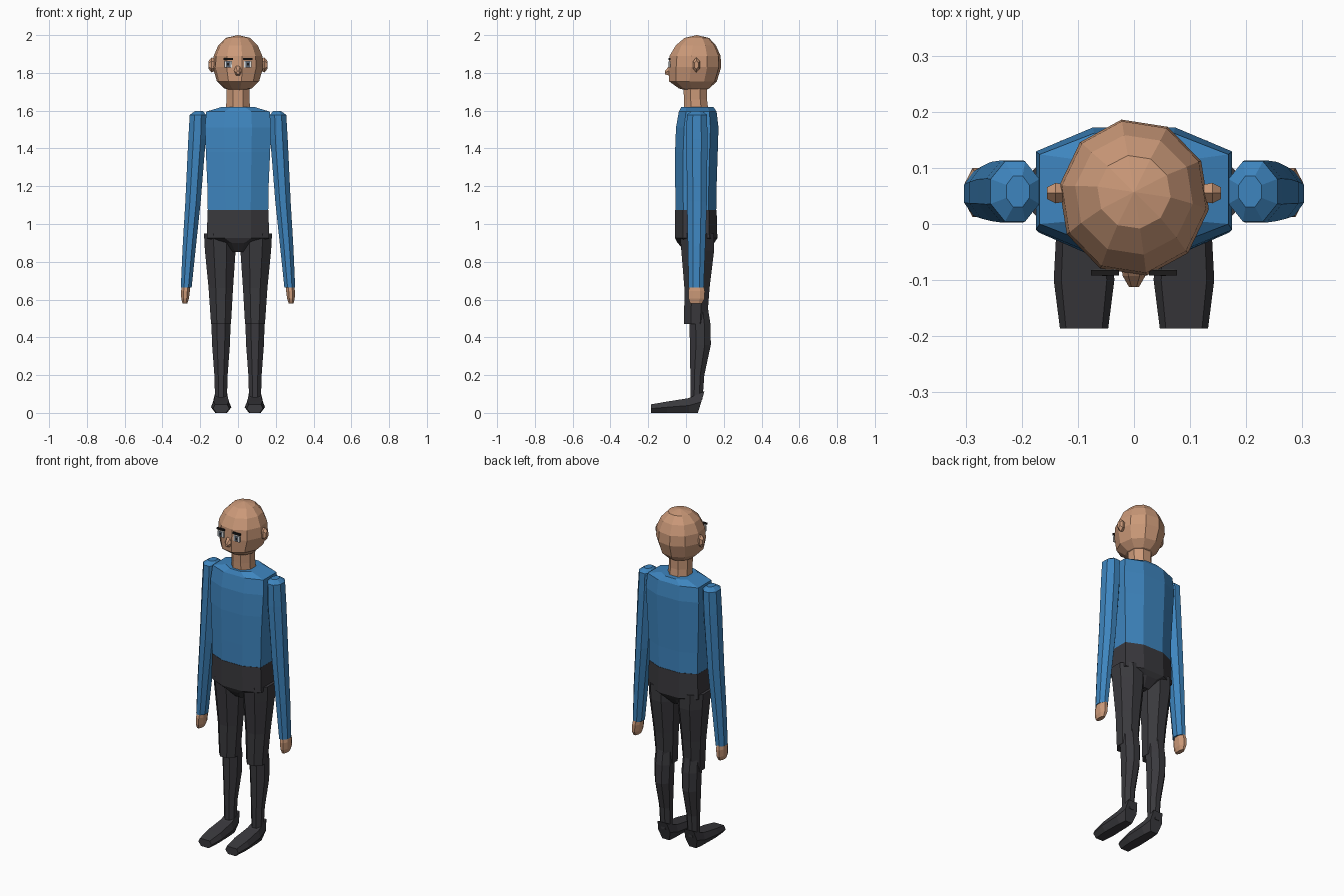
import bpy, bmesh, math
from mathutils import Vector


def mat(name, rgb):
    m = bpy.data.materials.new(name)
    m.diffuse_color = (*rgb, 1)
    return m


SKIN = mat("skin", (0.60, 0.32, 0.19))
BLUE = mat("blue_shirt", (0.048, 0.235, 0.52))
DARK = mat("dark_trousers", (0.042, 0.041, 0.047))
WHITE = mat("eye_white", (0.75, 0.75, 0.74))
IRIS = mat("iris_grey", (0.10, 0.13, 0.17))
BROW = mat("brow_black", (0.012, 0.011, 0.011))


def loft(name, rings, material):
    """Skin a list of equal-length rings and cap both ends."""
    bm = bmesh.new()
    vs = [[bm.verts.new(p) for p in r] for r in rings]
    n = len(rings[0])
    for a, b in zip(vs, vs[1:]):
        for i in range(n):
            j = (i + 1) % n
            bm.faces.new((a[i], a[j], b[j], b[i]))
    bm.faces.new(vs[0])
    bm.faces.new(vs[-1])
    bmesh.ops.remove_doubles(bm, verts=bm.verts, dist=0.0004)
    bmesh.ops.recalc_face_normals(bm, faces=bm.faces)
    me = bpy.data.meshes.new(name)
    bm.to_mesh(me)
    bm.free()
    me.materials.append(material)
    ob = bpy.data.objects.new(name, me)
    bpy.context.collection.objects.link(ob)
    return ob


def oval(cx, cy, z, rx, ry, n=8, phase=22.5):
    """Flat n-sided oval ring."""
    out = []
    for i in range(n):
        a = math.radians(phase + 360 * i / n)
        out.append((cx + rx * math.cos(a), cy + ry * math.sin(a), z))
    return out


def trunk(z, w, yf, yb):
    """Eight-sided body section with half width w, from yf to yb."""
    yc, h = (yf + yb) / 2, (yb - yf) / 2
    half = [(w, -0.62 * h), (w, 0.62 * h), (0.42 * w, h)]
    pts = half + [(-0.42 * w, h), (-w, 0.62 * h), (-w, -0.62 * h),
                  (-0.42 * w, -h), (0.42 * w, -h)]
    return [(x, yc + y, z) for x, y in pts]


def box(name, cx, cz, w, h, y0, y1, material):
    """Thin plate facing forward."""
    def rect(y):
        return [(cx + a * w / 2, y, cz + b * h / 2)
                for a, b in ((-1, -1), (1, -1), (1, 1), (-1, 1))]
    return loft(name, [rect(y0), rect(y1)], material)


# Head: ten-sided ball with narrowing jaw
head_rings = [(0.057, 2.0, 0.0, 0.0), (0.057, 1.985, 0.066, 0.066),
              (0.052, 1.945, 0.106, 0.108), (0.048, 1.89, 0.130, 0.137),
              (0.047, 1.83, 0.135, 0.141), (0.037, 1.755, 0.113, 0.128),
              (0.043, 1.718, 0.073, 0.082), (0.05, 1.702, 0.03, 0.035)]
loft("head", [oval(0, cy, z, rx, ry, 10, -8.5) for cy, z, rx, ry in head_rings], SKIN)

# Neck
loft("neck", [oval(0, 0.055, 1.59, 0.07, 0.07), oval(0, 0.05, 1.66, 0.066, 0.066),
              oval(0, 0.048, 1.76, 0.068, 0.068)], SKIN)

# Nose: tapered six-sided wedge
def nose_ring(y, w, z0, z1):
    m = (z0 + z1) / 2
    return [(-w, y, m), (-w * .5, y, z0), (w * .5, y, z0),
            (w, y, m), (w * .5, y, z1), (-w * .5, y, z1)]

loft("nose", [nose_ring(-0.07, 0.024, 1.785, 1.85), nose_ring(-0.093, 0.02, 1.787, 1.832),
              nose_ring(-0.112, 0.009, 1.793, 1.81)], SKIN)

# Ears, eyes, brows, one set per side
for s, side in ((-1, "left"), (1, "right")):
    def ear_ring(x, ry, rz):
        return [(s * x, 0.055 + ry * math.cos(math.radians(30 + 60 * i)),
                 1.842 + rz * math.sin(math.radians(30 + 60 * i))) for i in range(6)]
    loft(side + "_ear", [ear_ring(0.115, 0.016, 0.028), ear_ring(0.14, 0.021, 0.04),
                         ear_ring(0.155, 0.012, 0.022)], SKIN)
    box(side + "_eye_white", s * 0.052, 1.845, 0.040, 0.034, -0.0905, -0.081, WHITE)
    box(side + "_iris", s * 0.052, 1.845, 0.022, 0.032, -0.092, -0.0905, IRIS)
    box(side + "_pupil", s * 0.052, 1.845, 0.010, 0.014, -0.093, -0.092, BROW)
    box(side + "_brow", s * 0.052, 1.874, 0.050, 0.010, -0.0915, -0.082, BROW)

# Shirt body
loft("shirt_body", [trunk(1.07, 0.160, -0.055, 0.160), trunk(1.20, 0.162, -0.057, 0.162),
                    trunk(1.38, 0.170, -0.058, 0.168), trunk(1.51, 0.175, -0.053, 0.172),
                    trunk(1.595, 0.168, -0.038, 0.162), trunk(1.62, 0.085, -0.025, 0.145)], BLUE)

# Hips, tapering to the crotch
loft("hips", [trunk(1.075, 0.161, -0.057, 0.162), trunk(0.925, 0.165, -0.058, 0.166),
              trunk(0.90, 0.085, -0.045, 0.150), trunk(0.852, 0.038, 0.0, 0.105)], DARK)


def tube(name, s, sections, material):
    """Limb through sections of (x, y, z, rx, ry), on side s."""
    return loft(name, [oval(s * x, y, z, rx, ry) for x, y, z, rx, ry in sections], material)


for s, side in ((-1, "left"), (1, "right")):
    # Sleeve with faceted shoulder cap
    tube(side + "_sleeve", s, [
        (0.207, 0.058, 1.598, 0.022, 0.030), (0.212, 0.058, 1.578, 0.047, 0.058),
        (0.217, 0.058, 1.45, 0.050, 0.060), (0.238, 0.058, 1.12, 0.044, 0.057),
        (0.258, 0.056, 0.88, 0.038, 0.050), (0.274, 0.054, 0.665, 0.031, 0.043)], BLUE)
    # Hand
    tube(side + "_hand", s, [
        (0.274, 0.056, 0.69, 0.022, 0.036), (0.278, 0.056, 0.645, 0.025, 0.047),
        (0.280, 0.056, 0.605, 0.022, 0.046), (0.281, 0.054, 0.58, 0.014, 0.034)], SKIN)
    # Thigh and shin overlap at the knee
    tube(side + "_thigh", s, [
        (0.096, 0.058, 0.95, 0.091, 0.098), (0.094, 0.062, 0.86, 0.088, 0.094),
        (0.091, 0.058, 0.66, 0.070, 0.072), (0.090, 0.050, 0.47, 0.057, 0.065)], DARK)
    tube(side + "_shin", s, [
        (0.090, 0.066, 0.58, 0.050, 0.050), (0.090, 0.074, 0.47, 0.055, 0.060),
        (0.090, 0.076, 0.36, 0.051, 0.060), (0.090, 0.060, 0.20, 0.038, 0.040),
        (0.090, 0.056, 0.07, 0.034, 0.034)], DARK)

    # Shoe: six-sided section lofted from toe to heel
    def shoe_ring(y, w, zt, lean=0.0):
        prof = [(-0.58, 0), (0.58, 0), (1, 0.5), (0.75, 1), (-0.75, 1), (-1, 0.5)]
        return [(s * (0.089 + a * w), y + lean * b, b * zt) for a, b in prof]
    loft(side + "_shoe", [shoe_ring(-0.186, 0.043, 0.045), shoe_ring(-0.10, 0.054, 0.060),
                          shoe_ring(0.015, 0.048, 0.078), shoe_ring(0.063, 0.040, 0.115, 0.035)],
         DARK)
